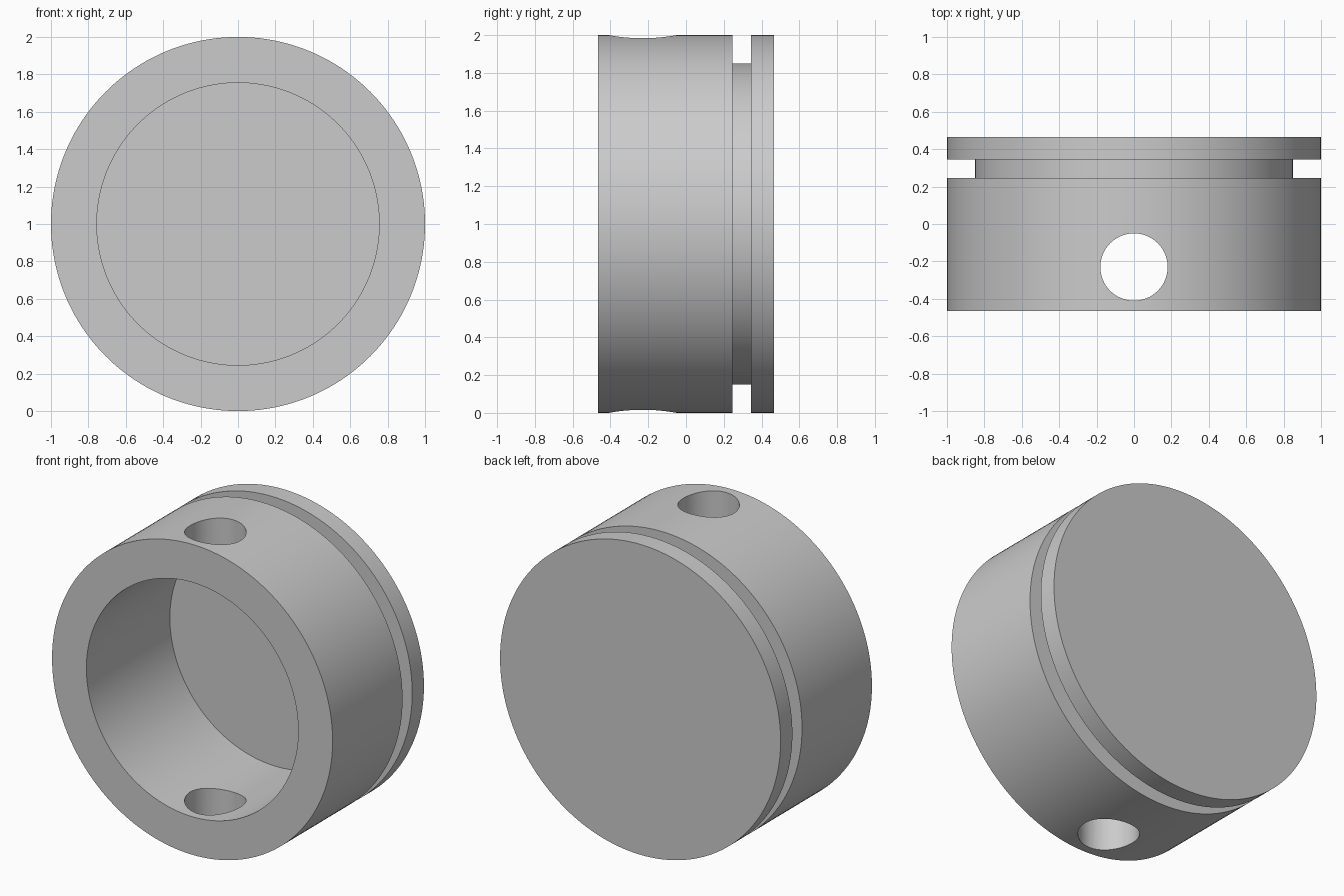
import bpy, bmesh, math
from mathutils import Matrix, Vector

cube = bpy.data.objects.get("Cube")
if cube:
    bpy.data.objects.remove(cube, do_unlink=True)

SEGMENTS = 160
CENTRE_Z = 1.0
HALF = 0.465            # half of the length along y
BORE, FLOOR = 0.755, 0.385
GROOVE_R, GROOVE_FRONT, GROOVE_BACK = 0.85, 0.247, 0.345
PIN_R, PIN_Y = 0.18, -0.23

# Plain grey metal
metal = bpy.data.materials.new("grey_metal")
grey = (0.6, 0.6, 0.6, 1.0)
metal.diffuse_color = grey
metal.use_nodes = True
metal.node_tree.nodes["Principled BSDF"].inputs["Base Color"].default_value = grey


def new_object(name, bm):
    bmesh.ops.recalc_face_normals(bm, faces=bm.faces)
    mesh = bpy.data.meshes.new(name)
    bm.to_mesh(mesh)
    bm.free()
    mesh.materials.append(metal)
    obj = bpy.data.objects.new(name, mesh)
    bpy.context.collection.objects.link(obj)
    return obj


def lathe(name, profile):
    """Revolve (radius, y) points about the y axis; the ends become flat discs."""
    bm = bmesh.new()
    rings = []
    for radius, y in profile:
        angles = [math.tau * i / SEGMENTS for i in range(SEGMENTS)]
        rings.append([bm.verts.new((radius * math.cos(a), y,
                                    CENTRE_Z + radius * math.sin(a))) for a in angles])
    for a, b in zip(rings, rings[1:]):
        for i in range(SEGMENTS):
            j = (i + 1) % SEGMENTS
            bm.faces.new((a[i], a[j], b[j], b[i]))
    bm.faces.new(rings[0])
    bm.faces.new(rings[-1])
    return new_object(name, bm)


# Cup-shaped body with a ring groove near the closed back
piston = lathe("piston_body", [
    (BORE, FLOOR), (BORE, -HALF), (1, -HALF),
    (1, GROOVE_FRONT), (GROOVE_R, GROOVE_FRONT),
    (GROOVE_R, GROOVE_BACK), (1, GROOVE_BACK), (1, HALF)])

# Vertical pin hole through both walls
bm = bmesh.new()
bmesh.ops.create_cone(bm, cap_ends=True, segments=64, radius1=PIN_R, radius2=PIN_R,
                      depth=3, matrix=Matrix.Translation(Vector((0, PIN_Y, CENTRE_Z))))
cutter = new_object("pin_hole_cutter", bm)
cutter.hide_render = True

hole = piston.modifiers.new("pin_hole", 'BOOLEAN')
hole.operation = 'DIFFERENCE'
hole.solver = 'EXACT'
hole.object = cutter

bpy.ops.object.select_all(action='DESELECT')
bpy.context.view_layer.objects.active = piston
piston.select_set(True)
bpy.ops.object.modifier_apply(modifier=hole.name)
bpy.data.objects.remove(cutter, do_unlink=True)
bpy.ops.object.shade_smooth_by_angle(angle=math.radians(30))
